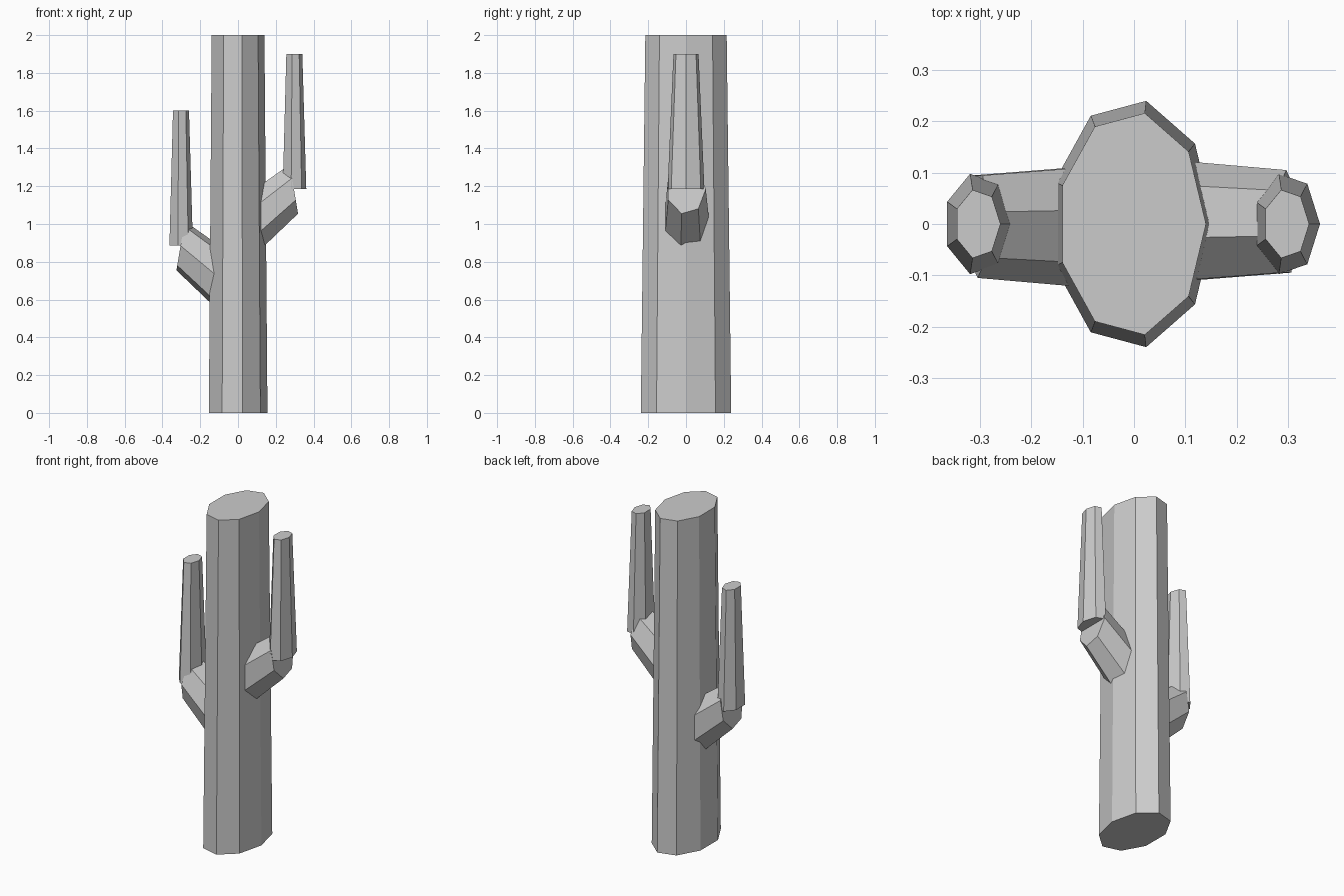
import bpy, bmesh
from math import cos, sin, tau
from mathutils import Vector

if "Cube" in bpy.data.objects:
    bpy.data.objects.remove(bpy.data.objects["Cube"])

mat = bpy.data.materials.new("plain grey")
mat.diffuse_color = (0.6, 0.6, 0.6, 1)
mat.use_nodes = True
mat.node_tree.nodes["Principled BSDF"].inputs["Base Color"].default_value = mat.diffuse_color
OFF = -0.004  # small sideways shift of the whole plant


def prism(name, n, start, end, u0, v0, taper):
    """Tapered n-sided prism; u and v span the cross-section."""
    bm = bmesh.new()
    rings = []
    for c, s in ((start, 1.0), (end, taper)):
        rings.append([bm.verts.new(Vector(c) + s * (Vector(u0) * cos(tau * i / n)
                      + Vector(v0) * sin(tau * i / n))) for i in range(n)])
    lo, hi = rings
    for i in range(n):
        j = (i + 1) % n
        bm.faces.new((lo[i], lo[j], hi[j], hi[i]))
    bm.faces.new(lo[::-1])
    bm.faces.new(hi)
    bmesh.ops.recalc_face_normals(bm, faces=bm.faces)
    me = bpy.data.meshes.new(name)
    bm.to_mesh(me)
    bm.free()
    me.materials.append(mat)
    ob = bpy.data.objects.new(name, me)
    bpy.context.collection.objects.link(ob)
    return ob


# Main stem: oval, nine sides
prism("trunk", 9, (OFF, 0, 0), (OFF, 0, 2), (0.16, 0, 0), (0, 0.243, 0), 0.9)

# Two arms: slanted elbow out of the trunk, then an upright branch
for side, s, z in (("right", 1, 1.185), ("left", -1, 0.885)):
    x = OFF + 0.3 * s
    prism(side + "_elbow", 7, (OFF, 0, z - 0.249), (x, 0, z),
          (0, 0.131 * s, 0), (-0.0282 * s, 0, 0.167), 0.8)
    prism(side + "_upright", 7, (x, 0, z), (x, 0, z + 0.715),
          (0.0655, 0, 0), (0, 0.1, 0), 0.68)
